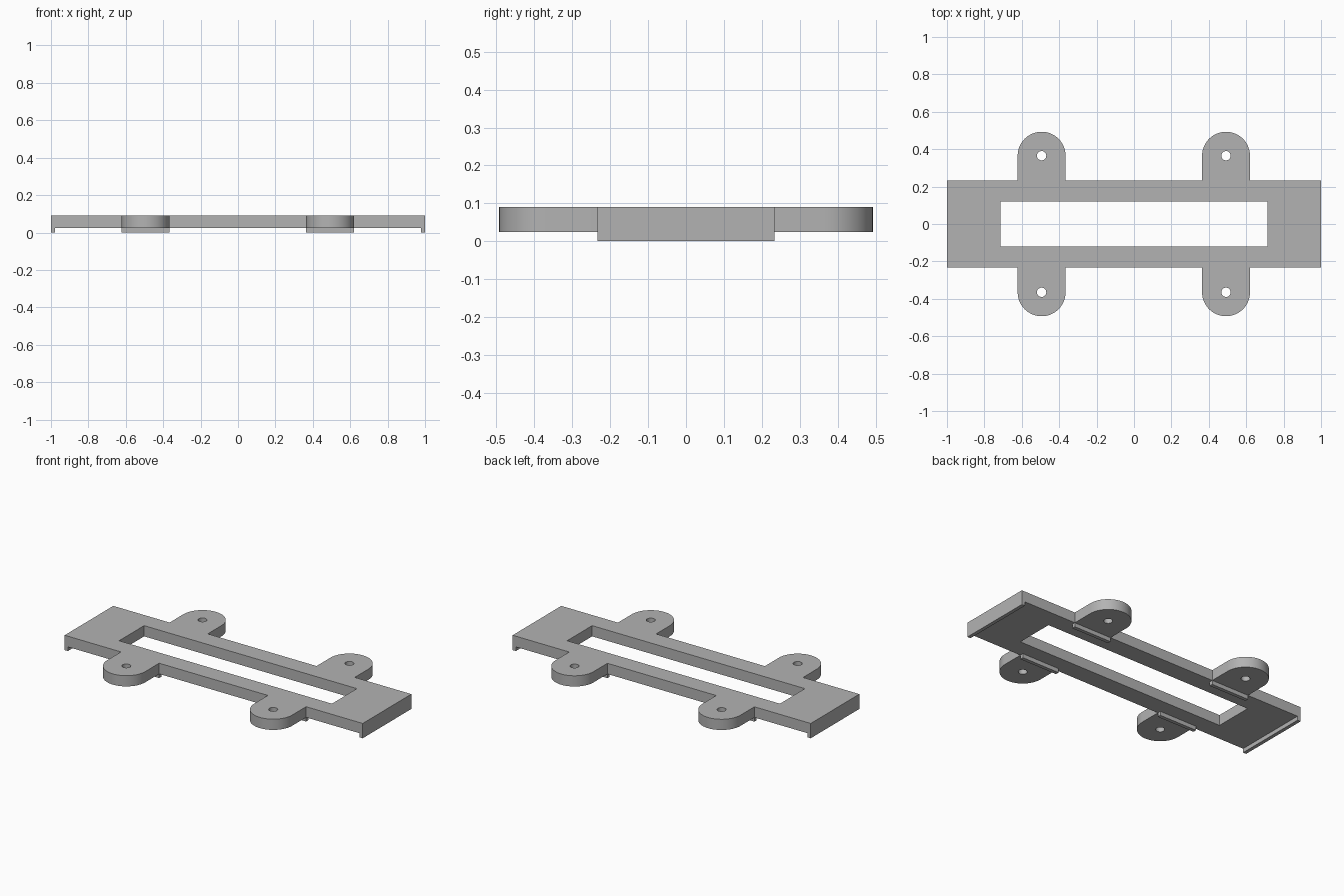
import bpy
import bmesh
from math import cos, sin, pi, radians

cube = bpy.data.objects.get("Cube")
if cube:
    bpy.data.objects.remove(cube, do_unlink=True)

HALF_Y = 0.233               # half depth of the plate
BOTTOM, TOP = 0.025, 0.09    # plate underside and upper face
TAB_X = (-0.494, 0.492)      # tab centres
TAB_Y, TAB_R = 0.365, 0.128
HOLE_R, LIP = 0.025, 0.022

grey = bpy.data.materials.new("plain grey")
grey.use_nodes = True
colour = (0.45, 0.45, 0.45, 1)
grey.diffuse_color = colour
grey.node_tree.nodes["Principled BSDF"].inputs["Base Color"].default_value = colour


def arc(cx, cy, r, start, end, steps):
    return [(cx + r * cos(start + (end - start) * i / steps),
             cy + r * sin(start + (end - start) * i / steps)) for i in range(steps + 1)]


def lip(name, x0, x1, y0, y1):
    bpy.ops.mesh.primitive_cube_add(size=1, location=((x0 + x1) / 2, (y0 + y1) / 2, BOTTOM / 2))
    ob = bpy.context.object
    ob.name = name
    ob.scale = (x1 - x0, y1 - y0, BOTTOM)
    ob.data.materials.append(grey)


# Outline of the plate with its four rounded tabs, counter-clockwise
outline = []
for side, order in ((-1, TAB_X), (1, TAB_X[::-1])):
    outline.append((side, side * HALF_Y))
    for cx in order:
        outline.append((cx + side * TAB_R, side * HALF_Y))
        start = pi if side < 0 else 0
        outline += arc(cx, side * TAB_Y, TAB_R, start, start + pi, 32)
        outline.append((cx - side * TAB_R, side * HALF_Y))
    outline.append((-side, side * HALF_Y))

# Central window and screw holes
loops = [outline, [(-0.714, -0.12), (0.714, -0.12), (0.714, 0.12), (-0.714, 0.12)]]
for cx in TAB_X:
    for side in (-1, 1):
        loops.append(arc(cx, side * TAB_Y, HOLE_R, 0, 2 * pi, 32)[:-1])

# Extrude the filled profile into the frame
curve = bpy.data.curves.new("frame_profile", "CURVE")
curve.dimensions = "2D"
curve.fill_mode = "BOTH"
curve.extrude = (TOP - BOTTOM) / 2
for points in loops:
    spline = curve.splines.new("POLY")
    spline.points.add(len(points) - 1)
    for p, (x, y) in zip(spline.points, points):
        p.co = (x, y, 0, 1)
    spline.use_cyclic_u = True
frame = bpy.data.objects.new("frame_plate", curve)
frame.location.z = (TOP + BOTTOM) / 2
bpy.context.collection.objects.link(frame)
bpy.ops.object.select_all(action="DESELECT")
frame.select_set(True)
bpy.context.view_layer.objects.active = frame
bpy.ops.object.convert(target="MESH")
frame = bpy.context.object
bm = bmesh.new()
bm.from_mesh(frame.data)
bmesh.ops.remove_doubles(bm, verts=bm.verts, dist=0.0001)
bmesh.ops.recalc_face_normals(bm, faces=bm.faces)
bm.to_mesh(frame.data)
bm.free()
frame.data.materials.clear()
frame.data.materials.append(grey)
bpy.ops.object.shade_smooth_by_angle(angle=radians(30))

# Retaining lips under both ends and beside each tab
for name, side in (("right", -1), ("left", 1)):
    a, b = sorted((side, side * (1 - LIP)))
    lip(name + "_end_lip", a, b, -HALF_Y, HALF_Y)
for end, cx in zip(("right", "left"), TAB_X):
    for face, side in (("front", -1), ("back", 1)):
        a, b = sorted((side * HALF_Y, side * (HALF_Y - LIP)))
        lip(f"{face}_{end}_tab_lip", cx - TAB_R, cx + TAB_R, a, b)
